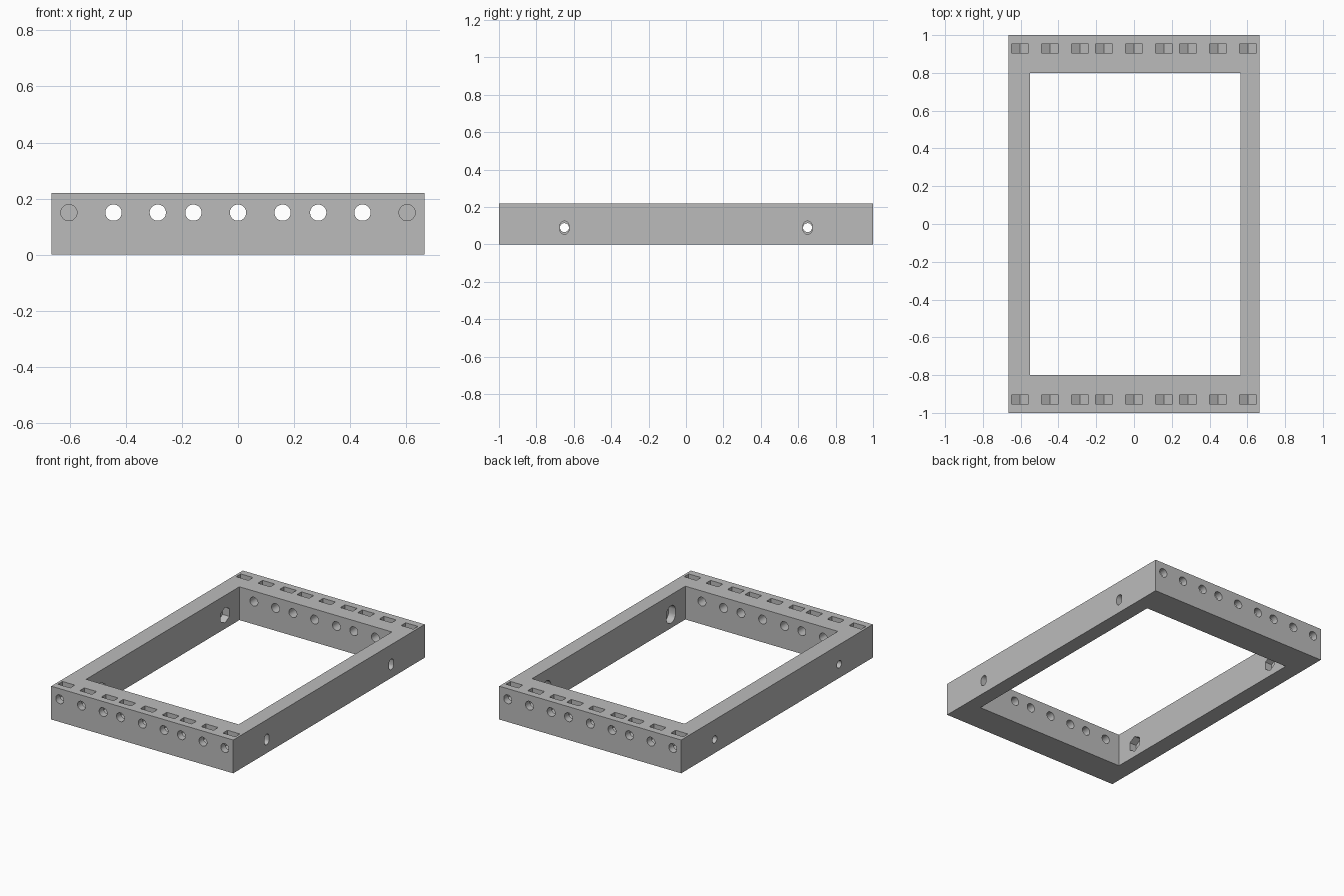
import bpy
import bmesh
from math import cos, sin, pi, radians
from mathutils import Vector

default_cube = bpy.data.objects.get("Cube")
if default_cube:
    bpy.data.objects.remove(default_cube, do_unlink=True)

grey = bpy.data.materials.new("plain grey")
grey.use_nodes = True
colour = (0.5, 0.5, 0.5, 1)
grey.diffuse_color = colour
grey.node_tree.nodes["Principled BSDF"].inputs["Base Color"].default_value = colour

WIDTH, LENGTH, HEIGHT = 1.33, 2.0, 0.22
INNER_LEFT, INNER_RIGHT, INNER_END = 0.565, -0.55, 0.80
HALF_NUT = 0.045
PAST = 0.05


def ring(u, v, radius, sides=32, stretch=0.0):
    """Round outline, optionally drawn out vertically into a slot."""
    points = []
    for i in range(sides):
        a = 2 * pi * (i + 0.5) / sides
        points.append((u + radius * cos(a),
                       v + radius * sin(a) + (stretch if sin(a) > 0 else -stretch)))
    return points


def hexagon(u, v):
    """Nut outline with a corner pointing down."""
    r = HALF_NUT / cos(pi / 6)
    return [(u + r * cos(pi / 6 + i * pi / 3), v + r * sin(pi / 6 + i * pi / 3))
            for i in range(6)]


def nut_slot(u, v):
    """Nut outline left open upwards, so a nut drops in from above."""
    r = HALF_NUT / cos(pi / 6)
    top = HEIGHT + PAST
    return [(u - HALF_NUT, top), (u - HALF_NUT, v - r / 2), (u, v - r),
            (u + HALF_NUT, v - r / 2), (u + HALF_NUT, top)]


def extrude(bm, outline, axis, start, end):
    """Sweep an outline standing in the x-z or y-z plane along axis."""
    def place(u, v, d):
        return Vector((d, u, v)) if axis == "x" else Vector((u, d, v))
    verts = [bm.verts.new(place(u, v, start)) for u, v in outline]
    face = bm.faces.new(verts)
    grown = bmesh.ops.extrude_face_region(bm, geom=[face])["geom"]
    moved = [g for g in grown if isinstance(g, bmesh.types.BMVert)]
    shift = place(0, 0, end) - place(0, 0, start)
    bmesh.ops.translate(bm, verts=moved, vec=shift)


def make_object(name, bm):
    bmesh.ops.recalc_face_normals(bm, faces=bm.faces)
    mesh = bpy.data.meshes.new(name)
    bm.to_mesh(mesh)
    bm.free()
    mesh.materials.append(grey)
    obj = bpy.data.objects.new(name, mesh)
    bpy.context.collection.objects.link(obj)
    return obj


def box_outline(u0, u1, v0, v1):
    return [(u0, v0), (u1, v0), (u1, v1), (u0, v1)]


# Frame block and its window
block = bmesh.new()
extrude(block, box_outline(-WIDTH / 2, WIDTH / 2, 0, HEIGHT), "y", -LENGTH / 2, LENGTH / 2)
frame = make_object("frame", block)
window = bmesh.new()
extrude(window, box_outline(INNER_RIGHT, INNER_LEFT, -PAST, HEIGHT + PAST),
        "y", -INNER_END, INNER_END)

# Bolt holes and drop-in nut slots along both ends
bolt_holes, nut_slots = bmesh.new(), bmesh.new()
BOLT_Z = 0.15
for x in (0, 0.159, 0.286, 0.444, 0.603):
    for px in {x, -x}:
        inner = INNER_END if x > 0.5 else INNER_END - PAST
        for side in (-1, 1):
            extrude(bolt_holes, ring(px, BOLT_Z, 0.029), "y",
                    side * inner, side * (LENGTH / 2 + PAST))
            extrude(nut_slots, nut_slot(px, BOLT_Z), "y", side * 0.906, side * 0.954)

# Side rails: round holes with nut pockets on the right, slots with recesses on the left
rail_holes, rail_recesses = bmesh.new(), bmesh.new()
RAIL_Z, RECESS = 0.09, 0.05
for y in (-0.65, 0.65):
    extrude(rail_holes, ring(y, RAIL_Z, 0.024), "x", -WIDTH / 2 - PAST, INNER_RIGHT + PAST)
    extrude(rail_holes, ring(y, RAIL_Z, 0.024, stretch=0.011), "x",
            INNER_LEFT - PAST, WIDTH / 2 + PAST)
    extrude(rail_recesses, hexagon(y, RAIL_Z), "x", INNER_RIGHT - RECESS, INNER_RIGHT + PAST)
    extrude(rail_recesses, ring(y, RAIL_Z, 0.047, stretch=0.011), "x",
            INNER_LEFT - PAST, INNER_LEFT + RECESS)

# Cut everything out of the block
cutters = []
for name, bm in (("window_cutter", window), ("bolt_hole_cutter", bolt_holes),
                 ("nut_slot_cutter", nut_slots), ("rail_hole_cutter", rail_holes),
                 ("rail_recess_cutter", rail_recesses)):
    cutter = make_object(name, bm)
    cutter.hide_render = True
    cutters.append(cutter)
    cut = frame.modifiers.new(name, "BOOLEAN")
    cut.operation = "DIFFERENCE"
    cut.solver = "EXACT"
    cut.object = cutter

bpy.ops.object.select_all(action="DESELECT")
frame.select_set(True)
bpy.context.view_layer.objects.active = frame
for modifier in list(frame.modifiers):
    bpy.ops.object.modifier_apply(modifier=modifier.name)
for cutter in cutters:
    bpy.data.objects.remove(cutter, do_unlink=True)
bpy.ops.object.shade_smooth_by_angle(angle=radians(30))
